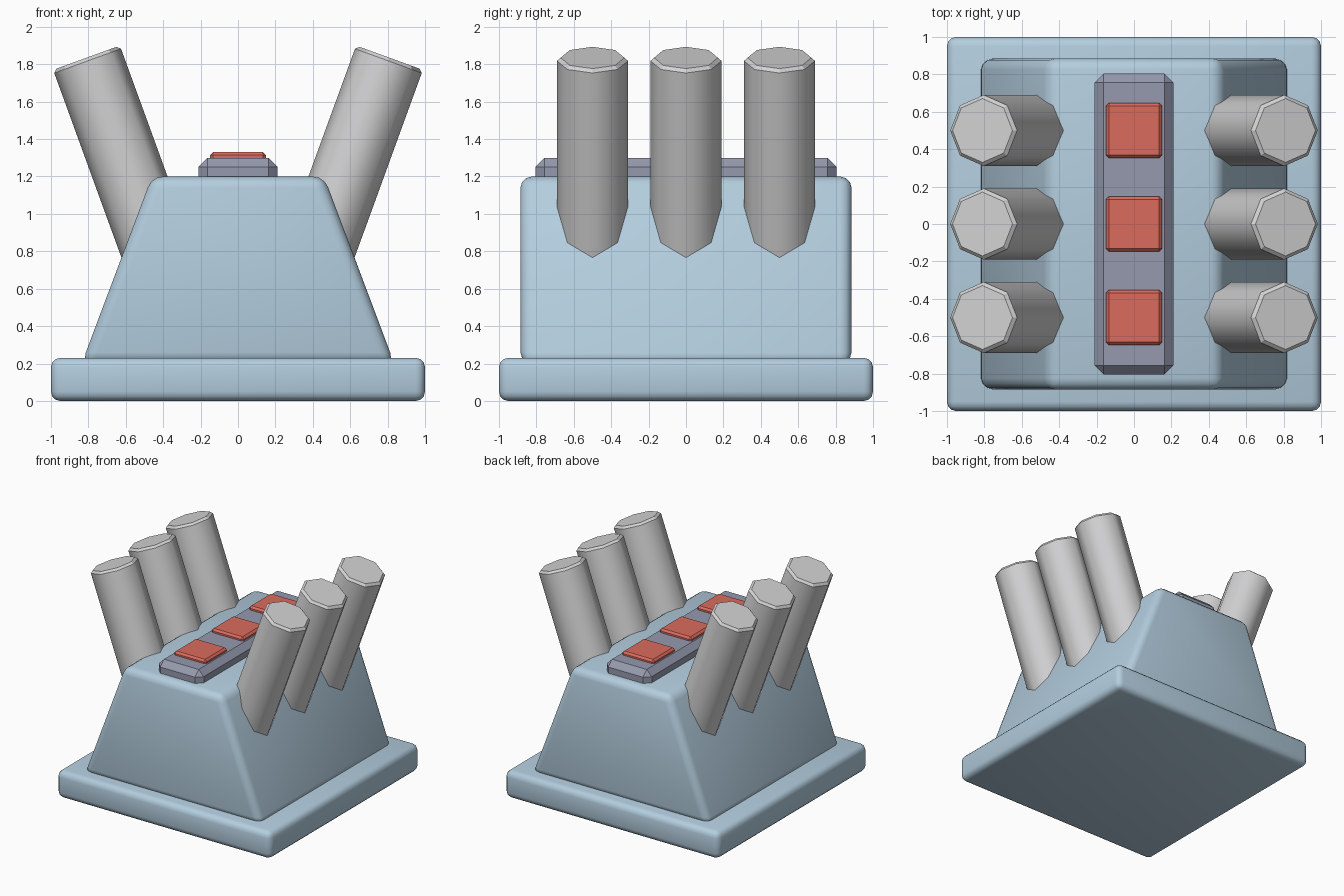
import bpy, bmesh, math
from mathutils import Matrix, Vector

if "Cube" in bpy.data.objects:
    bpy.data.objects.remove(bpy.data.objects["Cube"])


def material(name, rgb):
    m = bpy.data.materials.new(name)
    m.diffuse_color = (*rgb, 1)
    m.use_nodes = True
    m.node_tree.nodes["Principled BSDF"].inputs["Base Color"].default_value = m.diffuse_color
    return m


BLUE = material("pale blue paint", (0.45, 0.61, 0.73))
SLATE = material("slate panel", (0.30, 0.32, 0.42))
GREY = material("light grey metal", (0.65, 0.65, 0.66))
RED = material("red button", (0.71, 0.145, 0.11))


def finish(name, bm, mat, bevel, segments, smooth_angle=None):
    """Bevel every edge, then turn the mesh into a named object."""
    if bevel:
        bmesh.ops.bevel(bm, geom=bm.edges[:], offset=bevel, segments=segments,
                        profile=0.5, affect='EDGES')
    bmesh.ops.recalc_face_normals(bm, faces=bm.faces[:])
    me = bpy.data.meshes.new(name)
    bm.to_mesh(me)
    bm.free()
    me.materials.append(mat)
    ob = bpy.data.objects.new(name, me)
    bpy.context.collection.objects.link(ob)
    if smooth_angle:
        bpy.ops.object.select_all(action='DESELECT')
        ob.select_set(True)
        bpy.context.view_layer.objects.active = ob
        bpy.ops.object.shade_smooth_by_angle(angle=math.radians(smooth_angle))
    return ob


def block(name, mat, hx, hy, z0, z1, bevel, segments=1, top_hx=None, y=0, smooth=None):
    """Box with an optional narrower top, rounded or chamfered on all edges."""
    bm = bmesh.new()
    bmesh.ops.create_cube(bm, size=2)
    for v in bm.verts:
        up = v.co.z > 0
        v.co = Vector((v.co.x * (top_hx if up and top_hx else hx),
                       v.co.y * hy + y, z1 if up else z0))
    return finish(name, bm, mat, bevel, segments, smooth)


def tube(name, side, y):
    """Eight-sided tube leaning outwards, with a chamfered top rim."""
    length, radius, tilt = 1.2, 0.19, math.radians(20)
    bm = bmesh.new()
    bmesh.ops.create_cone(bm, cap_ends=True, segments=8, radius1=radius,
                          radius2=radius, depth=length,
                          matrix=Matrix.Translation((0, 0, -length / 2)))
    rim = [e for e in bm.edges if all(v.co.z > -0.01 for v in e.verts)]
    bmesh.ops.bevel(bm, geom=rim, offset=0.018, segments=1, affect='EDGES')
    bm.transform(Matrix.Translation((side * 0.81, y, 1.835))
                 @ Matrix.Rotation(side * tilt, 4, 'Y'))
    ob = finish(name, bm, GREY, 0, 1)
    # only the long sides are smooth; rim and cap stay crisp
    for p in ob.data.polygons:
        p.use_smooth = p.area > 0.1 and len(p.vertices) == 4
    return ob


# Base slab and tapered body
block("base", BLUE, 1.0, 1.0, 0.0, 0.23, 0.05, 3, smooth=40)
block("body", BLUE, 0.836, 0.885, 0.20, 1.20, 0.06, 3, top_hx=0.46, smooth=40)

# Control panel with three buttons
block("panel", SLATE, 0.21, 0.805, 1.15, 1.30, 0.048)
for i, y in enumerate((-0.5, 0, 0.5)):
    block(f"button_{i + 1}", RED, 0.15, 0.148, 1.27, 1.33, 0.016, y=y)
    # A leaning tube on each side
    for label, side in (("left", -1), ("right", 1)):
        tube(f"tube_{label}_{i + 1}", side, y)
